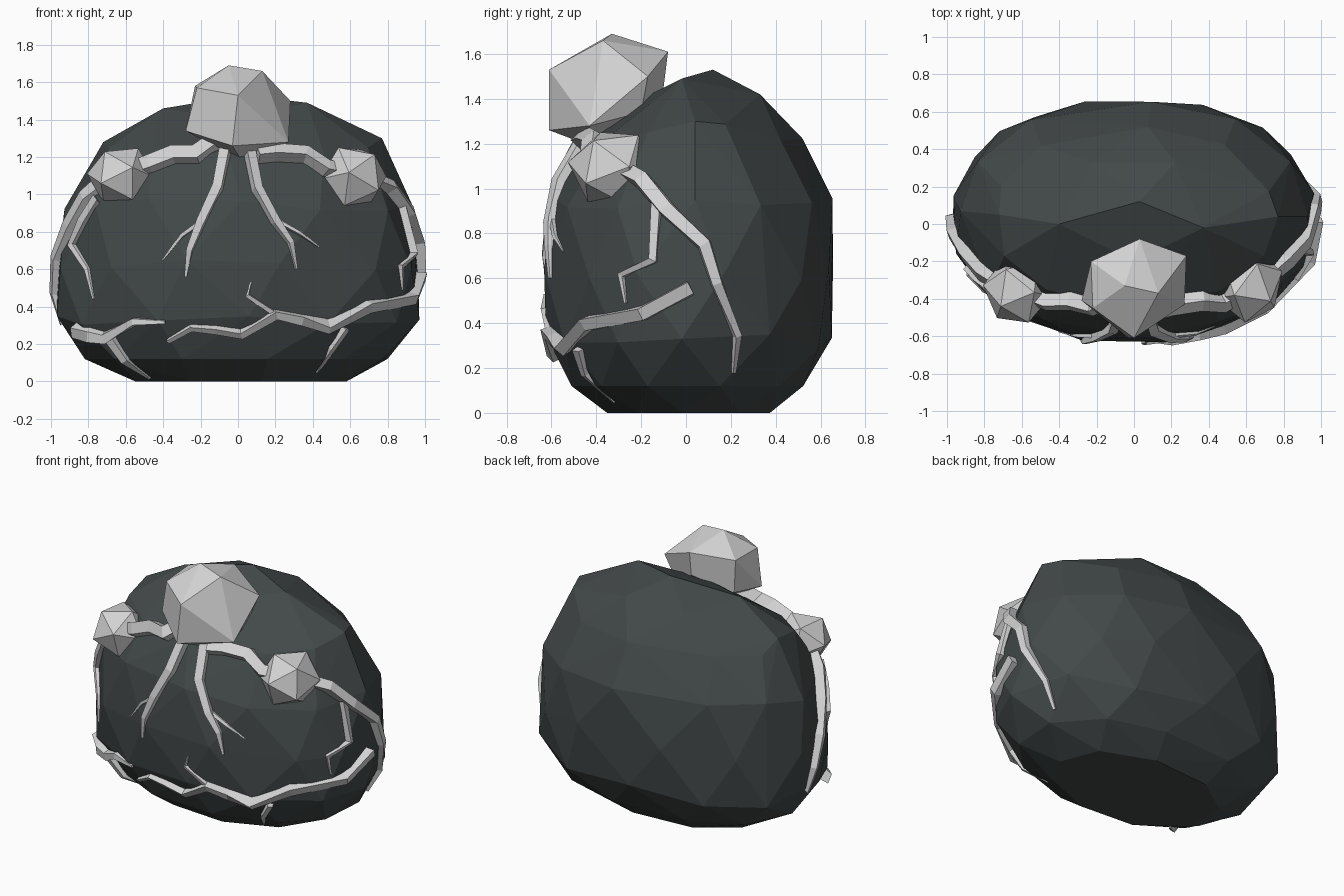
import bpy, bmesh, math, random
from mathutils import Vector, Matrix, Euler
from mathutils.bvhtree import BVHTree

random.seed(4)
if "Cube" in bpy.data.objects:
    bpy.data.objects.remove(bpy.data.objects["Cube"], do_unlink=True)


def material(name, color):
    m = bpy.data.materials.new(name)
    m.use_nodes = True
    m.diffuse_color = (*color, 1)
    m.node_tree.nodes["Principled BSDF"].inputs["Base Color"].default_value = (*color, 1)
    return m


def make(name, bm, mat):
    bmesh.ops.recalc_face_normals(bm, faces=bm.faces)
    mesh = bpy.data.meshes.new(name)
    bm.to_mesh(mesh)
    mesh.materials.append(mat)
    obj = bpy.data.objects.new(name, mesh)
    bpy.context.collection.objects.link(obj)


def wrap(bm):
    # Convex hull around all points, dropping those left inside
    bmesh.ops.convex_hull(bm, input=bm.verts)
    bmesh.ops.delete(bm, geom=[v for v in bm.verts if not v.link_faces], context='VERTS')


stone = material("dark_slate", (0.055, 0.065, 0.065))
pale = material("pale_grey", (0.65, 0.65, 0.65))

# Boulder: hull around staggered rings (height, half width, front, back, count) and a ridged top
rings = [(0, .58, -.36, .38, 9), (.12, .82, -.52, .53, 11), (.32, .97, -.625, .65, 12),
         (.63, .98, -.65, .67, 12), (.94, .93, -.6, .655, 12), (1.25, .75, -.45, .52, 10)]


def rounded(v, power):
    return math.copysign(abs(v) ** power, v)


bm = bmesh.new()
for i, (z, half, front, back, count) in enumerate(rings):
    for k in range(count):
        a = math.tau * (k + .5 * (i % 2)) / count + random.uniform(-.08, .08)
        power = .88 if math.sin(a) > 0 else 1
        lift = random.uniform(-.04, .04) if i > 1 else 0
        depth = back if math.sin(a) > 0 else -front
        bm.verts.new((half * rounded(math.cos(a), power),
                      depth * rounded(math.sin(a), power), z + lift))
for p in [(-.4, 0, 1.46), (.37, -.02, 1.49), (.03, .12, 1.53), (-.72, .05, 1.28), (.77, .04, 1.3),
          (-.22, .33, 1.41), (.22, .33, 1.42), (0, -.2, 1.4)]:
    bm.verts.new(p)
wrap(bm)
bmesh.ops.dissolve_limit(bm, angle_limit=.02, verts=bm.verts, edges=bm.edges)
make("boulder", bm, stone)
bmesh.ops.triangulate(bm, faces=bm.faces)
surface = BVHTree.FromBMesh(bm)
bm.free()


def on_surface(p):
    # Pairs are dropped onto the front, triples onto the closest spot
    if len(p) == 2:
        hit, normal, *_ = surface.ray_cast(Vector((p[0], -3, p[1])), Vector((0, 1, 0)))
        if hit:
            return hit, normal
        p = (p[0], -.3, p[1])
    return surface.find_nearest(Vector(p))[:2]


def vein(name, width, path, taper=.25):
    # Four-sided root hugging the boulder, thinning toward its tip
    spots = [on_surface(p) for p in path]
    bm = bmesh.new()
    loops = []
    last = len(spots) - 1
    for i, (p, n) in enumerate(spots):
        along = (spots[min(i + 1, last)][0] - spots[max(i - 1, 0)][0]).normalized()
        side = along.cross(n).normalized()
        w = width * (1 - (1 - taper) * (i / last) ** 2)
        c = p + n * w * .3
        loops.append([bm.verts.new(c + side * w * s + n * w * u)
                      for s, u in ((-.55, -.6), (-.5, .35), (.35, .6), (.55, -.6))])
    for a, b in zip(loops, loops[1:]):
        for k in range(4):
            bm.faces.new((a[k], a[k - 1], b[k - 1], b[k]))
    bm.faces.new(loops[0])
    bm.faces.new(loops[-1])
    make(name, bm, pale)
    bm.free()


# Shoulder veins joining the crystals, then running down the sides
vein("right_shoulder_vein", .085, [(-.1, 1.27), (-.22, 1.2), (-.34, 1.2), (-.47, 1.15), (-.6, 1.1)], .9)
vein("left_shoulder_vein", .085, [(.1, 1.2), (.2, 1.21), (.36, 1.2), (.46, 1.13), (.6, 1.1)], .9)
vein("right_side_vein", .075, [(-.7, -.34, 1.1), (-.82, -.27, .99), (-.92, -.17, .84), (-.97, -.05, .66),
                               (-.98, .03, .47), (-.95, .05, .3)], .4)
vein("left_side_vein", .075, [(.7, -.34, 1.12), (.82, -.2, 1.04), (.9, -.08, .9), (.97, .08, .75),
                              (.98, .14, .57), (.96, .25, .33), (.9, .26, .12)])
vein("right_side_branch", .045, [(-.75, .97), (-.82, .86), (-.88, .73), (-.8, .6), (-.77, .44)])
vein("left_side_branch", .045, [(.9, -.14, .94), (.93, -.15, .68), (.84, -.26, .61), (.87, -.26, .49)])

# Veins falling from the crown crystal
vein("right_centre_vein", .06, [(-.07, 1.22), (-.11, 1.03), (-.2, .85), (-.26, .7), (-.28, .56)])
vein("left_centre_vein", .06, [(.06, 1.22), (.1, 1.02), (.2, .85), (.28, .74), (.31, .6)])
vein("right_centre_branch", .025, [(-.2, .85), (-.3, .78), (-.4, .65)])
vein("left_centre_branch", .025, [(.2, .86), (.33, .79), (.43, .72)])

# Veins crossing the base
vein("right_base_vein", .07, [(-.9, -.26, .25), (-.82, -.38, .22), (-.7, .24), (-.55, .32), (-.39, .32)])
vein("right_base_branch", .05, [(-.68, .24), (-.6, .12), (-.47, .02)])
vein("left_base_vein", .065, [(.98, .02, .56), (.9, -.18, .45), (.7, -.44, .4), (.48, .3), (.34, .33),
                              (.2, .36), (.02, .26), (-.12, .28), (-.25, .29), (-.37, .22)], .4)
vein("left_base_branch", .04, [(.57, .29), (.5, .18), (.42, .05)])
vein("left_base_twig", .03, [(.2, .36), (.05, .46), (.07, .53)])


# Small faceted crystals on the shoulders
def crystal(name, centre, size, turn):
    bm = bmesh.new()
    bmesh.ops.create_icosphere(bm, subdivisions=1, radius=1)
    bm.transform(Matrix.LocRotScale(Vector(centre), None, Vector(size))
                 @ Euler(turn).to_matrix().to_4x4())
    make(name, bm, pale)
    bm.free()


crystal("right_crystal", (-.625, -.355, 1.1), (.185, .19, .17), (1.3, .2, .3))
crystal("left_crystal", (.615, -.325, 1.09), (.19, .205, .185), (1.4, .5, -.2))

# Large crown crystal: narrow top, broad leaning front, sloped underside
bm = bmesh.new()
for p in [(-.05, -.33, 1.69), (.13, -.37, 1.66), (-.23, -.2, 1.58), (.03, -.08, 1.61),
          (.28, -.17, 1.5), (0, -.61, 1.53), (-.22, -.45, 1.57), (.27, -.43, 1.28),
          (-.28, -.41, 1.34), (-.03, -.61, 1.26), (.03, -.1, 1.45), (-.22, -.2, 1.36),
          (.22, -.2, 1.34), (.02, -.4, 1.18)]:
    bm.verts.new(p)
wrap(bm)
bmesh.ops.dissolve_limit(bm, angle_limit=.2, verts=bm.verts, edges=bm.edges)
make("crown_crystal", bm, pale)
bm.free()
